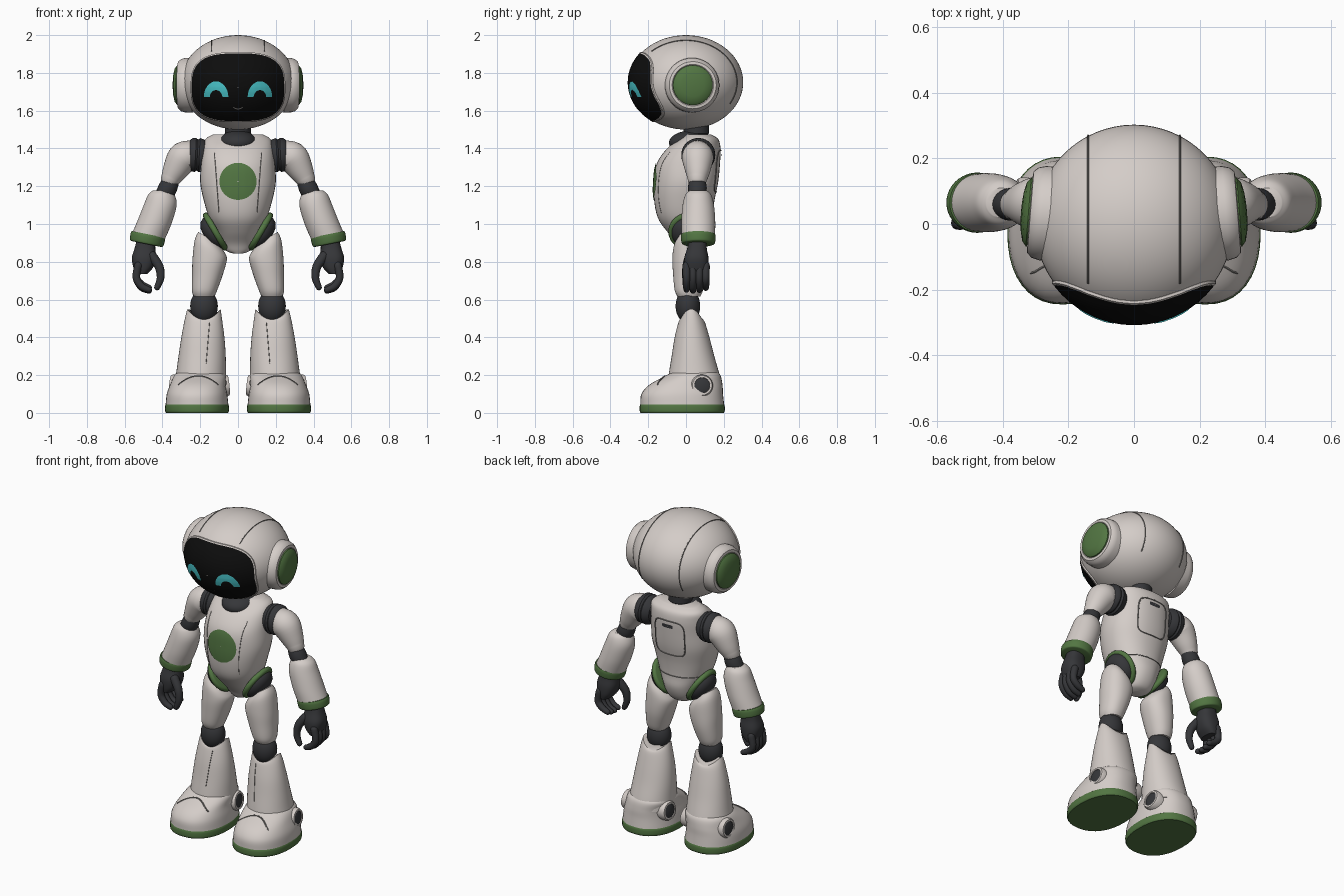
import bpy, bmesh
from math import sin, cos, pi, radians, copysign
from mathutils import Vector
from mathutils.bvhtree import BVHTree

if "Cube" in bpy.data.objects:
    bpy.data.objects.remove(bpy.data.objects["Cube"])


def material(name, r, g, b):
    m = bpy.data.materials.new(name)
    m.use_nodes = True
    m.diffuse_color = (r, g, b, 1)
    bsdf = m.node_tree.nodes["Principled BSDF"]
    bsdf.inputs["Base Color"].default_value = (r, g, b, 1)
    bsdf.inputs["Roughness"].default_value = 0.6
    return m


white = material("warm white", .66, .61, .58)
green = material("leaf green", .085, .18, .055)
dark = material("dark grey", .036, .037, .041)
black = material("screen black", .004, .004, .004)
cyan = material("eye cyan", .07, .58, .62)
grey = material("seam grey", .2, .19, .18)


def finish(name, bm, mat, pair=False, recalc=True):
    """Turn a bmesh into an object (or a mirrored pair) and return a ray tree."""
    if recalc:
        bmesh.ops.recalc_face_normals(bm, faces=bm.faces)
    for f in bm.faces:
        f.smooth = True
    for e in bm.edges:
        e.smooth = e.calc_face_angle(0) < radians(38)
    bm.normal_update()
    tree = BVHTree.FromBMesh(bm)
    for prefix in (("left_", "right_") if pair else ("",)):
        if prefix == "right_":
            for v in bm.verts:
                v.co.x *= -1
            bmesh.ops.reverse_faces(bm, faces=bm.faces)
        mesh = bpy.data.meshes.new(prefix + name)
        bm.to_mesh(mesh)
        mesh.materials.append(mat)
        bpy.context.collection.objects.link(bpy.data.objects.new(prefix + name, mesh))
    bm.free()
    return tree


def skin(bm, rows, closed=True, caps=True, loop=False):
    """Join rows of points with quads."""
    vs = [[bm.verts.new(p) for p in row] for row in rows]
    n = len(rows[0])
    for a, b in zip(vs, vs[1:] + (vs[:1] if loop else [])):
        for i in range(n if closed else n - 1):
            j = (i + 1) % n
            bm.faces.new((a[i], a[j], b[j], b[i]))
    if caps and not loop:
        bm.faces.new(vs[0])
        bm.faces.new(vs[-1])


def smooth_path(keys, steps=5):
    """Catmull-Rom interpolation of equal-length tuples."""
    out = []
    for i in range(len(keys) - 1):
        quad = (keys[max(i - 1, 0)], keys[i], keys[i + 1], keys[min(i + 2, len(keys) - 1)])
        for k in range(steps):
            t = k / steps
            out.append([b + .5 * t * (c - a + t * (2 * a - 5 * b + 4 * c - d + t * (3 * (b - c) + d - a)))
                        for a, b, c, d in zip(*quad)])
    return out + [list(keys[-1])]


def oval(cx, cy, a, b, p=2, n=40):
    def bend(c):
        return copysign(abs(c) ** (2 / p), c)
    return [(cx + a * bend(cos(2 * pi * i / n)), cy + b * bend(sin(2 * pi * i / n))) for i in range(n)]


def loft(name, mat, keys, p=2, pair=False):
    """Keys are x, y, z, half width, half depth, dip front and back, slope along x."""
    rows = []
    for x, y, z, a, b, dip, slope in smooth_path([tuple(k) + (0,) * (7 - len(k)) for k in keys]):
        rows.append([(px, py, z - dip * ((py - y) / b) ** 2 + slope * (px - x))
                     for px, py in oval(x, y, a, b, p)])
    bm = bmesh.new()
    skin(bm, rows)
    return finish(name, bm, mat, pair)


def tube(name, mat, keys, pair=False, loop=False, n=16, steps=4):
    """Keys are x, y, z, radius; open tubes get round ends."""
    pts = [(Vector(k[:3]), k[3]) for k in (keys if loop else smooth_path(keys, steps))]
    if not loop:
        (p0, r0), (p1, r1) = pts[0], pts[-1]
        d0, d1 = (p0 - pts[1][0]).normalized(), (p1 - pts[-2][0]).normalized()
        angles = [radians(a) for a in (25, 50, 70, 85)]
        pts = ([(p0 + d0 * r0 * sin(a), r0 * cos(a)) for a in reversed(angles)] + pts
               + [(p1 + d1 * r1 * sin(a), r1 * cos(a)) for a in angles])
    rows, side, m = [], None, len(pts)
    for i, (p, r) in enumerate(pts):
        ahead, behind = ((i + 1) % m, i - 1) if loop else (min(i + 1, m - 1), max(i - 1, 0))
        d = (pts[ahead][0] - pts[behind][0]).normalized()
        side = side or d.orthogonal()
        side = (side - d * side.dot(d)).normalized()
        up = d.cross(side)
        rows.append([p + r * (side * cos(2 * pi * k / n) + up * sin(2 * pi * k / n)) for k in range(n)])
    bm = bmesh.new()
    skin(bm, rows, loop=loop)
    return finish(name, bm, mat, pair)


def lathe(name, mat, profile, loc, axis, pair=False, n=40):
    """Spin (radius, height) points about an axis."""
    q = Vector(axis).to_track_quat('Z', 'Y')
    rows = [[Vector(loc) + q @ Vector((x, y, h)) for x, y in oval(0, 0, r, r, n=n)] for r, h in profile]
    bm = bmesh.new()
    skin(bm, rows)
    return finish(name, bm, mat, pair)


def ball(name, mat, loc, radii, pair=False):
    bm = bmesh.new()
    bmesh.ops.create_uvsphere(bm, u_segments=64, v_segments=32, radius=1)
    for v in bm.verts:
        v.co = Vector(loc) + v.co * Vector(radii)
    return finish(name, bm, mat, pair)


def project(tree, side, x, z, off):
    hit, normal, _, _ = tree.ray_cast(Vector((x, 2 * side, z)), Vector((0, -side, 0)))
    return hit + normal * off if hit else None


def seam(name, mat, tree, side, pts, r=.003, loop=False, pair=False):
    hits = [project(tree, side, x, z, 0) for x, z in pts]
    tube(name, mat, [(*h, r) for h in hits if h], pair, loop, n=6)


def patch(name, mat, tree, side, outer, inner, off, closed=True, pair=False):
    """Thin plate on a surface, between two outlines."""
    rows = []
    for k in range(11):
        t = k / 10
        rows.append([project(tree, side, a + (c - a) * t, b + (d - b) * t, off)
                     for (a, b), (c, d) in zip(inner, outer)])
    bm = bmesh.new()
    skin(bm, rows, closed, caps=False)
    bm.normal_update()
    if sum(f.normal.y for f in bm.faces) * side < 0:
        bmesh.ops.reverse_faces(bm, faces=bm.faces)
    finish(name, bm, mat, pair, recalc=False)


# Head with face screen, eyes and mouth
head = ball("head", white, (0, .0, 1.75), (.303, .303, .25))
patch("face_screen", black, head, -1, oval(0, 1.725, .24, .175, 2.9, 80), oval(0, 1.725, .002, .002, 2, 80), .006)
seam("screen_rim", white, head, -1, oval(0, 1.725, .243, .178, 2.9, 80), .008, loop=True)
arch = [pi * i / 24 for i in range(25)]
patch("eye", cyan, head, -1, [(.113 + .063 * cos(a), 1.675 + .08 * sin(a)) for a in arch],
      [(.113 + .032 * cos(a), 1.675 + .035 * sin(a)) for a in arch], .009, closed=False, pair=True)
smile = [(-.026 + .0052 * i, 1.612 + .0004 * (i - 5) ** 2) for i in range(11)]
patch("mouth", grey, head, -1, smile, [(x, z + .005) for x, z in smile], .009, closed=False)
turn = [radians(a) for a in range(48, 215, 6)]
tube("head_seam", grey, [(.14, -.27 * cos(a), 1.75 + .222 * sin(a), .003) for a in turn], pair=True, n=6, steps=1)

# Ears
ear = (.24, .03, 1.735)
lathe("ear_ring", white, [(.145, 0), (.144, .04), (.138, .062), (.125, .076), (.11, .078), (.1, .07)],
      ear, (1, .08, 0), True)
lathe("ear_pad", green, [(.107, .06), (.105, .082), (.09, .094), (.06, .101), (.03, .104), (.005, .105)],
      ear, (1, .08, 0), True)

# Neck and collar
lathe("neck", dark, [(.068, 0), (.068, .03), (.062, .035), (.068, .04), (.068, .07), (.062, .075), (.068, .08),
                     (.068, .15)], (0, .055, 1.4), (0, 0, 1))
ball("collar", dark, (0, .03, 1.43), (.105, .12, .065))

# Torso: height, half width, front, back
body = [(.845, .03, -.01, .05), (.86, .065, -.02, .09), (.9, .09, -.045, .12), (.96, .115, -.1, .14),
        (1.03, .152, -.148, .14), (1.12, .18, -.168, .15), (1.22, .2, -.17, .17), (1.32, .195, -.155, .18),
        (1.4, .187, -.1, .183), (1.45, .172, -.035, .17), (1.475, .13, .0, .13)]
torso = loft("torso", white, [(0, (f + b) / 2, z, w, (b - f) / 2) for z, w, f, b in body], 2.2)
patch("chest_disc", green, torso, -1, oval(0, 1.225, .097, .097), oval(0, 1.225, .002, .002), .005)
seam("back_panel_line", grey, torso, 1, oval(0, 1.28, .1, .11, 5, 60), .004, loop=True)
patch("back_vent", dark, torso, 1, oval(0, 1.36, .036, .011, 5), oval(0, 1.36, .002, .002), .004)
seam("waist_line", grey, torso, 1, [(-.14 + .02 * i, 1.03) for i in range(15)])
seam("chest_line", grey, torso, -1, [(.125 - .003 * i, 1.38 - .04 * i) for i in range(9)], .002, pair=True)

# Hips
hip, hip_axis = (.12, .02, .96), (.85, 0, -.5)
lathe("hip_rim", green, [(.1 + .014 * cos(a), .016 * sin(a)) for a in [pi * i / 6 - pi / 2 for i in range(7)]],
      hip, hip_axis, True)
lathe("hip_joint", dark, [(.098, -.01), (.095, .02), (.08, .045), (.05, .06), (.005, .065)], hip, hip_axis, True)

# Legs
loft("thigh", white, [(.18, .015, .615, .055, .06), (.177, .015, .65, .067, .075), (.162, .02, .73, .081, .088),
                      (.15, .02, .81, .091, .092), (.15, .02, .88, .08, .085, 0, .4),
                      (.155, .02, .925, .055, .06, 0, .6)], 2.2, True)
ball("knee", dark, (.18, .01, .565), (.073, .065, .09), True)
shin = loft("shin", white, [(.2, .045, .15, .14, .14), (.196, .043, .2, .133, .135), (.19, .037, .3, .125, .113),
                            (.186, .032, .4, .114, .092), (.183, .03, .5, .098, .07, .02),
                            (.18, .028, .55, .088, .058, .055)], 2.1, True)
seam("shin_line", grey, shin, -1, [(.15 + .002 * i, .48 - .024 * i) for i in range(10)], .002, pair=True)
foot = loft("foot", white, [(.217, -.02, .045, .166, .222), (.217, -.02, .1, .16, .216), (.212, .0, .15, .147, .193),
                            (.2, .04, .2, .136, .142), (.195, .045, .225, .11, .11)], 2.3, True)
seam("toe_line", grey, foot, -1, [(.21 + .013 * i, .195 - .0007 * i * i) for i in range(-8, 9)], .004, pair=True)
loft("sole", green, [(.217, -.02, 0, .164, .22), (.217, -.02, .01, .169, .225), (.217, -.02, .035, .169, .225),
                     (.217, -.02, .047, .165, .221)], 2.3, True)
for label, s in (("outer", 1), ("inner", -1)):
    spot = (.205 + s * .145, .085, .145)
    lathe(label + "_ankle_ring", white, [(.06, -.04), (.058, 0), (.052, .01), (.042, .01), (.04, .002)],
          spot, (s, .1, .1), True)
    lathe(label + "_ankle_cap", dark, [(.042, -.02), (.041, .006), (.03, .01), (.005, .012)],
          spot, (s, .1, .1), True)

# Arms
lathe("shoulder_joint", dark, [(.07, -.05), (.085, -.03), (.09, -.01), (.082, 0), (.09, .01), (.088, .03), (.07, .05)],
      (.215, .065, 1.365), (1, 0, .05), True)
tube("upper_arm", white, [(.262, .062, 1.363, .08), (.295, .062, 1.345, .083), (.335, .062, 1.28, .066),
                          (.357, .06, 1.24, .052)], True, n=32)
tube("elbow", dark, [(.35, .06, 1.24, .042), (.372, .06, 1.19, .05), (.395, .06, 1.15, .045)], True, n=24)
loft("forearm", white, [(.405, .065, 1.178, .045, .045), (.406, .065, 1.155, .07, .068), (.412, .065, 1.1, .087, .083),
                        (.442, .065, 1.01, .093, .09), (.474, .065, .935, .086, .088, 0, .2)], 2, True)
loft("cuff", green, [(.474, .065, .945, .088, .09, 0, .2), (.478, .065, .93, .091, .092, 0, .2),
                     (.484, .065, .9, .088, .088, 0, .2), (.485, .065, .894, .078, .078, 0, .2)], 2, True)

# Hands
loft("palm", dark, [(.487, .062, .91, .05, .048), (.493, .058, .87, .055, .052), (.498, .055, .82, .064, .064),
                    (.502, .055, .77, .052, .063), (.51, .055, .735, .03, .055)], 2.5, True)
for i, label in enumerate(("index", "middle", "ring", "little")):
    y, drop = .003 + .034 * i, (.005, 0, .004, .015)[i]
    tube(label + "_finger", dark, [(.528, y, .78, .021), (.538, y, .715, .02), (.51, y, .665 + drop, .019),
                                   (.472, y, .647 + drop, .016)], True)
tube("thumb", dark, [(.455, .02, .83, .026), (.418, .005, .775, .024), (.41, .0, .715, .02),
                     (.428, .0, .665, .016)], True)
